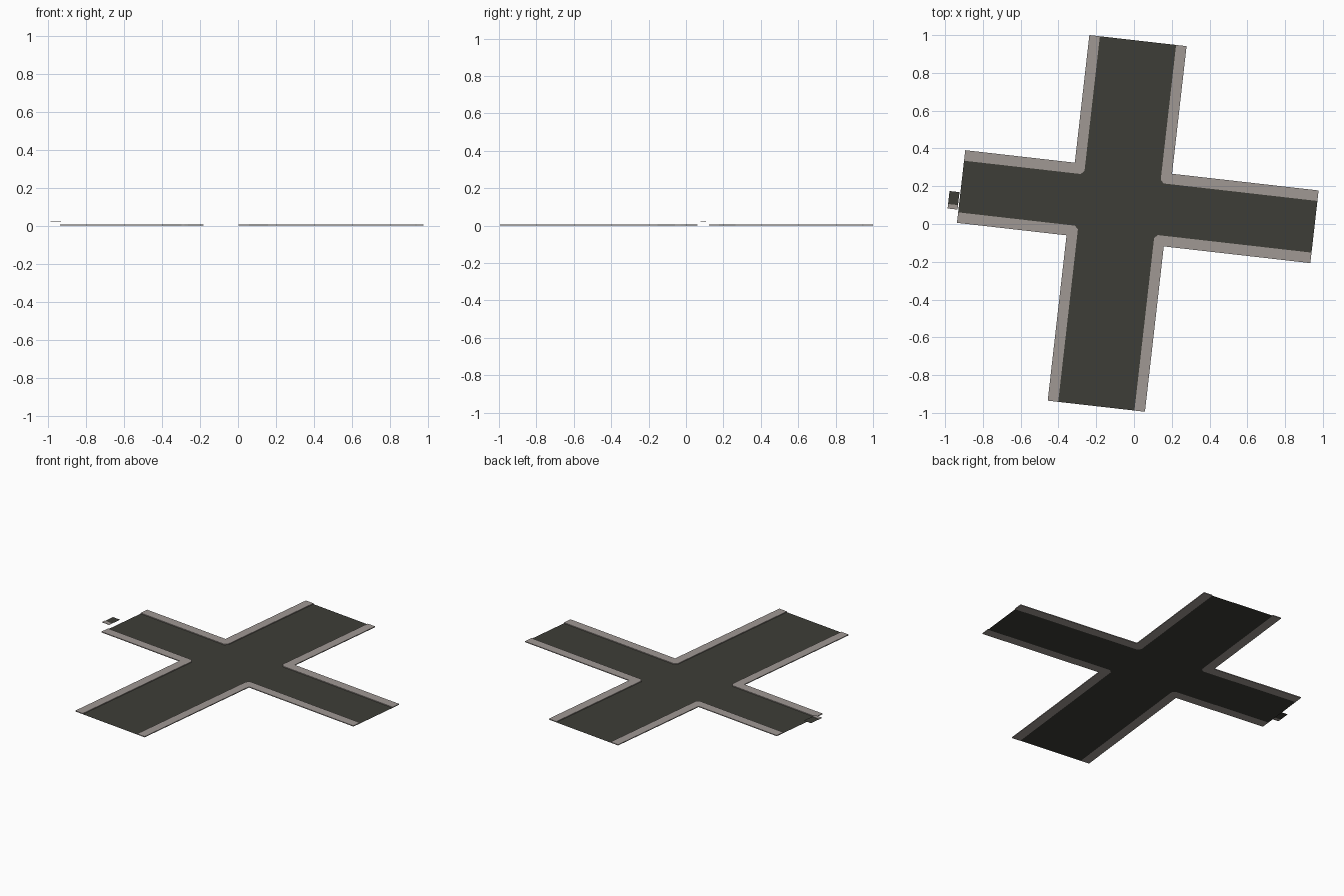
import bpy, bmesh, math
from mathutils import Matrix

if "Cube" in bpy.data.objects:
    bpy.data.objects.remove(bpy.data.objects["Cube"])

ROT = Matrix.Rotation(math.radians(-6.5), 4, 'Z')

# Road-aligned layout: outer pavement edges, arm ends, pavement width
W, E, S, N = -0.348, 0.170, -0.100, 0.287
END_W, END_E, END_S, END_N = -0.932, 0.951, -0.981, 0.967
PAVE, CHAMFER, KERB = 0.056, 0.018, 0.005


def material(name, colour):
    m = bpy.data.materials.new(name)
    m.diffuse_color = (*colour, 1)
    m.use_nodes = True
    m.node_tree.nodes["Principled BSDF"].inputs["Base Color"].default_value = m.diffuse_color
    return m


asphalt = material("dark asphalt", (0.047, 0.047, 0.038))
stone = material("warm grey paving", (0.35, 0.315, 0.295))


def slab(name, outline, z, height, mat):
    """Flat outline, optionally extruded upward, turned to the road's angle."""
    bm = bmesh.new()
    face = bm.faces.new([bm.verts.new((x, y, z)) for x, y in outline])
    face.normal_update()
    if face.normal.z < 0:
        face.normal_flip()
    if height:
        geo = bmesh.ops.extrude_face_region(bm, geom=[face], use_keep_orig=True)
        top = [v for v in geo['geom'] if isinstance(v, bmesh.types.BMVert)]
        bmesh.ops.translate(bm, verts=top, vec=(0, 0, height))
        bmesh.ops.recalc_face_normals(bm, faces=bm.faces)
    bm.transform(ROT)
    me = bpy.data.meshes.new(name)
    bm.to_mesh(me)
    bm.free()
    me.materials.append(mat)
    ob = bpy.data.objects.new(name, me)
    bpy.context.collection.objects.link(ob)


# Four corner pavements, each an L with a clipped inner corner
road = []
for name, x, y, ex, ey, sx, sy in (
        ("north_east", E, N, END_E, END_N, 1, 1),
        ("north_west", W, N, END_W, END_N, -1, 1),
        ("south_west", W, S, END_W, END_S, -1, -1),
        ("south_east", E, S, END_E, END_S, 1, -1)):
    rx, ry = x - sx * PAVE, y - sy * PAVE
    inner = [(ex, ry), (rx + sx * CHAMFER, ry), (rx, ry + sy * CHAMFER), (rx, ey)]
    slab("pavement_" + name, inner + [(x, ey), (x, y), (ex, y)], 0, KERB, stone)
    road += inner if sx * sy > 0 else inner[::-1]

# Crossroads surface bounded by the pavements
slab("road_surface", road, 0, 0, asphalt)


# Small raised plate beside the west arm, with its paving strip
def rect(x0, x1, y0, y1):
    return [(x0, y0), (x1, y0), (x1, y1), (x0, y1)]


slab("small_road_plate", rect(-0.99, -0.937, -0.006, 0.063), 0.02, 0, asphalt)
slab("small_paving_plate", rect(-0.99, -0.937, -0.03, -0.006), 0.02, 0.002, stone)
